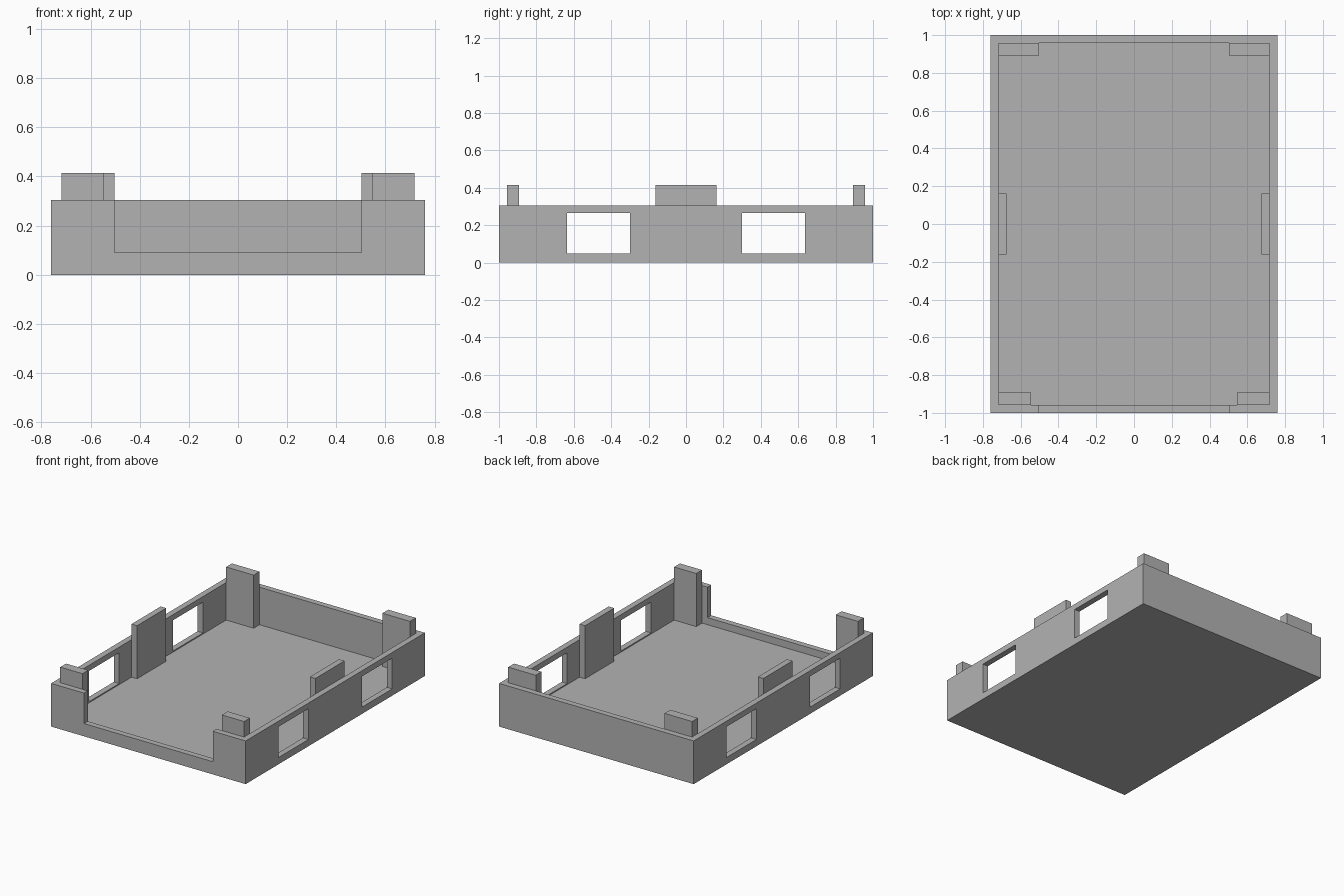
import bpy
from mathutils import Vector

default = bpy.data.objects.get("Cube")
if default:
    bpy.data.objects.remove(default, do_unlink=True)

HALF_X, HALF_Y = 0.76, 1.0
WALL, FLOOR = 0.042, 0.04
WALL_TOP, TAB_TOP = 0.305, 0.415
IN_X, IN_Y = HALF_X - WALL, HALF_Y - WALL

grey = bpy.data.materials.new("plain grey")
grey.use_nodes = True
grey.diffuse_color = (0.45, 0.45, 0.45, 1)
grey.node_tree.nodes["Principled BSDF"].inputs["Base Color"].default_value = grey.diffuse_color


def box(name, low, high):
    """Box between two opposite corners."""
    low, high = Vector(low), Vector(high)
    bpy.ops.mesh.primitive_cube_add(size=1)
    obj = bpy.context.object
    obj.name = obj.data.name = name
    for v in obj.data.vertices:
        v.co = [(low[i] + high[i]) / 2 + v.co[i] * (high[i] - low[i]) for i in range(3)]
    obj.data.materials.append(grey)
    return obj


def cut(target, cutter):
    """Subtract a cutter and discard it."""
    cutter.hide_render = True
    mod = target.modifiers.new("cut", "BOOLEAN")
    mod.operation, mod.solver, mod.object = "DIFFERENCE", "EXACT", cutter
    bpy.context.view_layer.objects.active = target
    bpy.ops.object.modifier_apply(modifier=mod.name)
    bpy.data.objects.remove(cutter, do_unlink=True)


# Open tray with floor and four walls
tray = box("tray", (-HALF_X, -HALF_Y, 0), (HALF_X, HALF_Y, WALL_TOP))
cut(tray, box("cavity_cutter", (-IN_X, -IN_Y, FLOOR), (IN_X, IN_Y, 1)))

# Wide notch in the front wall
cut(tray, box("notch_cutter", (-0.503, -1.1, 0.09), (0.503, -0.9, 1)))

# Pairs of windows through both side walls
for y in (-0.635, 0.3):
    cut(tray, box("window_cutter", (-1, y, 0.048), (1, y + 0.335, 0.265)))

# Locating tabs rising from the floor, mirrored left and right
tabs = {
    "rear_tab": (0.503, IN_Y - 0.065, IN_Y),
    "front_tab": (0.545, -IN_Y, -IN_Y + 0.065),
    "side_tab": (0.675, -0.162, 0.162),
}
for name, (inner, y0, y1) in tabs.items():
    box(name + "_left", (inner, y0, FLOOR), (IN_X, y1, TAB_TOP))
    box(name + "_right", (-IN_X, y0, FLOOR), (-inner, y1, TAB_TOP))
